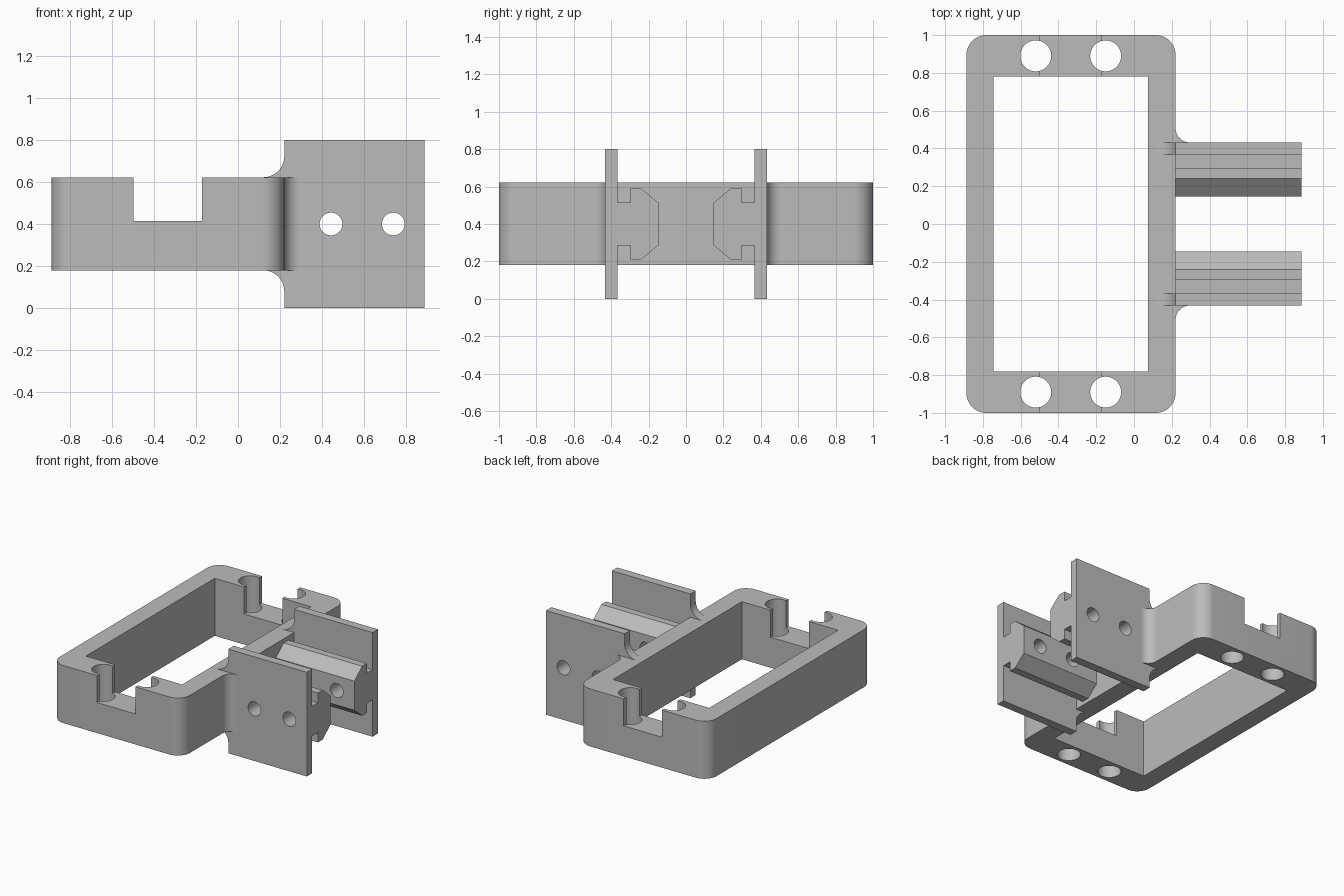
import bpy, bmesh, math
from mathutils import Vector

cube = bpy.data.objects.get("Cube")
if cube:
    bpy.data.objects.remove(cube, do_unlink=True)

grey = bpy.data.materials.new("plain grey")
grey.use_nodes = True
colour = (0.5, 0.5, 0.5, 1)
grey.diffuse_color = colour
grey.node_tree.nodes["Principled BSDF"].inputs["Base Color"].default_value = colour


def arc(cx, cy, r, start, end, steps=12):
    angles = [math.radians(start + (end - start) * i / steps) for i in range(steps + 1)]
    return [(cx + r * math.cos(a), cy + r * math.sin(a)) for a in angles]


def prism(name, profile, axis, low, high):
    """Extrude a closed 2D profile along an axis, from low to high."""
    place = {"x": lambda u, v, w: (w, u, v),
             "y": lambda u, v, w: (u, w, v),
             "z": lambda u, v, w: (u, v, w)}[axis]
    bm = bmesh.new()
    face = bm.faces.new([bm.verts.new(place(u, v, low)) for u, v in profile])
    moved = bmesh.ops.extrude_face_region(bm, geom=[face])["geom"]
    shift = Vector(place(0, 0, high - low))
    bmesh.ops.translate(bm, vec=shift, verts=[g for g in moved if isinstance(g, bmesh.types.BMVert)])
    bmesh.ops.recalc_face_normals(bm, faces=bm.faces)
    mesh = bpy.data.meshes.new(name)
    bm.to_mesh(mesh)
    bm.free()
    mesh.materials.append(grey)
    obj = bpy.data.objects.new(name, mesh)
    bpy.context.collection.objects.link(obj)
    return obj


def box(u0, u1, v0, v1):
    return [(u0, v0), (u1, v0), (u1, v1), (u0, v1)]


def circle(cx, cy, r):
    return arc(cx, cy, r, 0, 360, 40)[:-1]


def finish(obj, cutters=()):
    """Cut the part, bake the cuts and shade it."""
    bpy.ops.object.select_all(action="DESELECT")
    obj.select_set(True)
    bpy.context.view_layer.objects.active = obj
    for cutter in cutters:
        mod = obj.modifiers.new("cut", "BOOLEAN")
        mod.operation = "DIFFERENCE"
        mod.solver = "EXACT"
        mod.object = cutter
        bpy.ops.object.modifier_apply(modifier=mod.name)
    bpy.ops.object.shade_smooth_by_angle(angle=math.radians(30))


LEFT, RIGHT, END = -0.887, 0.22, 0.887
BASE, TOP, HEIGHT = 0.18, 0.622, 0.8
INNER, OUTER = 0.367, 0.432

# Cutters: window, end notch, vertical screw holes, cross holes
window = prism("window_cutter", box(-0.745, 0.073, -0.782, 0.782), "z", -0.1, 1)
notch = prism("notch_cutter", box(-0.497, -0.171, 0.414, 1), "y", -1.2, 1.2)
screw_holes = [prism("screw_hole_cutter", circle(x, y, 0.082), "z", -0.1, 1)
               for x in (-0.52, -0.15) for y in (-0.89, 0.89)]
cross_holes = [prism("cross_hole_cutter", circle(x, 0.4, 0.054), "y", -0.6, 0.6)
               for x in (0.442, 0.738)]

# Rounded rectangular frame
r = 0.105
outline = (arc(RIGHT - r, 1 - r, r, 0, 90) + arc(LEFT + r, 1 - r, r, 90, 180)
           + arc(LEFT + r, r - 1, r, 180, 270) + arc(RIGHT - r, r - 1, r, 270, 360))
frame = prism("frame", outline, "z", BASE, TOP)
finish(frame, [window, notch] + screw_holes)

# Side plates with flared roots, dovetail rails and corner fillets
plate_profile = (arc(0.12, TOP + 0.1, 0.1, 270, 360)
                 + [(RIGHT, HEIGHT), (END, HEIGHT), (END, 0), (RIGHT, 0)]
                 + arc(0.12, BASE - 0.1, 0.1, 0, 90))
upper_rail = [(INNER, 0.515), (0.297, 0.515), (0.297, 0.59), (0.24, 0.59), (0.145, 0.512)]
rail_profile = upper_rail + [(y, HEIGHT - z) for y, z in reversed(upper_rail)]
fillet_profile = ([(0.21, 0.507), (0.21, 0.42), (0.295, 0.42)]
                  + arc(0.295, OUTER + 0.075, 0.075, 270, 180))

for side, sign in (("left", 1), ("right", -1)):
    tag = "back" if sign > 0 else "front"
    plate = prism(tag + "_plate", plate_profile, "y", *sorted((sign * INNER, sign * OUTER)))
    finish(plate, cross_holes)
    rail = prism(tag + "_rail", [(sign * y, z) for y, z in rail_profile], "x", RIGHT, END)
    finish(rail, cross_holes)
    fillet = prism(tag + "_fillet", [(x, sign * y) for x, y in fillet_profile], "z", BASE, TOP)
    finish(fillet)

for cutter in [window, notch] + screw_holes + cross_holes:
    bpy.data.objects.remove(cutter, do_unlink=True)
